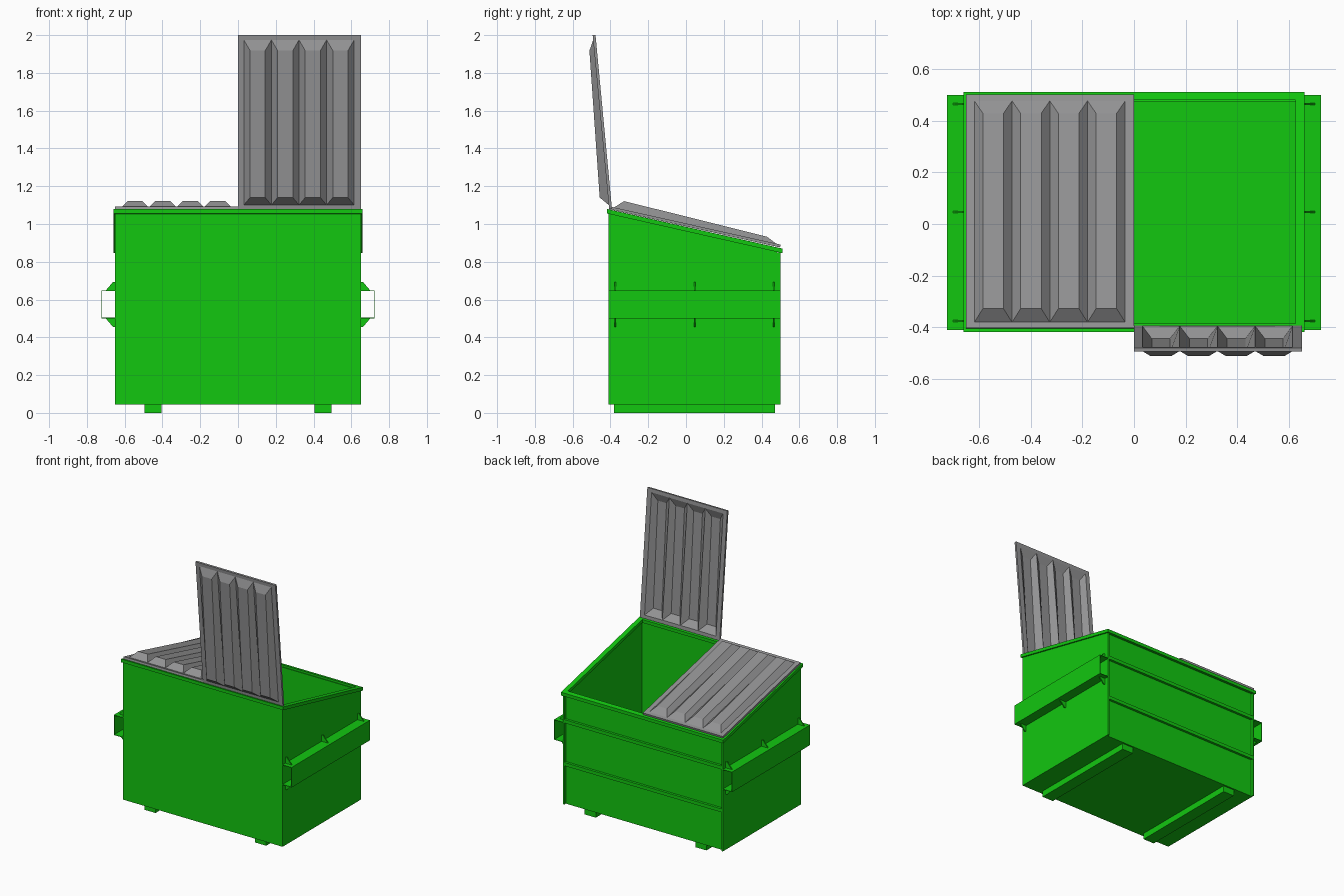
import bpy, bmesh, math

if "Cube" in bpy.data.objects:
    bpy.data.objects.remove(bpy.data.objects["Cube"])


def paint(name, color):
    mat = bpy.data.materials.new(name)
    mat.diffuse_color = color
    mat.use_nodes = True
    mat.node_tree.nodes["Principled BSDF"].inputs["Base Color"].default_value = mat.diffuse_color
    return mat


green = paint("green_paint", (0.006, 0.57, 0.005, 1))
grey = paint("dark_grey_plastic", (0.29, 0.29, 0.295, 1))


def make(name, verts, faces, mat=green):
    me = bpy.data.meshes.new(name)
    me.from_pydata(verts, [], faces)
    bm = bmesh.new()
    bm.from_mesh(me)
    bmesh.ops.recalc_face_normals(bm, faces=bm.faces)
    bm.to_mesh(me)
    bm.free()
    ob = bpy.data.objects.new(name, me)
    bpy.context.collection.objects.link(ob)
    me.materials.append(mat)
    return ob


def prism(name, profile, y0, y1):
    """Extrude an (x, z) profile along y."""
    n = len(profile)
    verts = [(x, y, z) for y in (y0, y1) for x, z in profile]
    faces = [tuple(range(n)), tuple(range(n, 2 * n))]
    faces += [(i, (i + 1) % n, n + (i + 1) % n, n + i) for i in range(n)]
    return make(name, verts, faces)


def box(name, x0, x1, y0, y1, z0, z1):
    return prism(name, [(x0, z0), (x1, z0), (x1, z1), (x0, z1)], y0, y1)


def slope(y):
    """Height of the sloping rim top."""
    return 1.08 - 0.226 * (y + 0.42)


def ring(x, y0, y1, zf):
    return [(a, b, zf(b)) for a, b in ((-x, y0), (x, y0), (x, y1), (-x, y1))]


def skin(name, rings, closed):
    """Bridge rectangular rings; cap the ends or close the loop."""
    n = len(rings)
    verts = [v for r in rings for v in r]
    faces = []
    for k in range(n if closed else n - 1):
        a, b = 4 * k, 4 * ((k + 1) % n)
        faces += [(a + i, a + (i + 1) % 4, b + (i + 1) % 4, b + i) for i in range(4)]
    if not closed:
        faces += [(0, 1, 2, 3), tuple(range(4 * n - 4, 4 * n))]
    return make(name, verts, faces)


# Hollow tub with sloping top
low = lambda y: slope(y) - 0.015
skin("tub", [ring(0.65, -0.41, 0.482, lambda y: 0.045),
             ring(0.65, -0.41, 0.482, low),
             ring(0.636, -0.396, 0.472, low),
             ring(0.636, -0.396, 0.472, lambda y: 0.06)], False)

# Rim frame around the opening
under = lambda y: slope(y) - 0.024
skin("rim", [ring(0.66, -0.418, 0.51, slope), ring(0.66, -0.418, 0.51, under),
             ring(0.625, -0.385, 0.48, under), ring(0.625, -0.385, 0.48, slope)], True)

# Horizontal ribs on the back wall
for i, z in enumerate((0.33, 0.645)):
    box(f"back_rib_{i}", -0.65, 0.65, 0.48, 0.5, z, z + 0.025)

for s, side in ((-1, "left"), (1, "right")):
    # Back corner strips and floor skids
    box(f"{side}_corner_strip", s * 0.64, s * 0.65, 0.48, 0.5, 0.045, 0.85)
    box(f"{side}_skid", s * 0.405, s * 0.495, -0.38, 0.47, 0, 0.05)
    # Open-ended fork pocket
    t = 0.004
    prism(f"{side}_fork_pocket",
          [(s * x, z) for x, z in ((0.648, 0.5), (0.723, 0.5), (0.723, 0.648), (0.648, 0.648),
                                   (0.648, 0.648 - t), (0.723 - t, 0.648 - t),
                                   (0.723 - t, 0.5 + t), (0.648, 0.5 + t))],
          -0.41, 0.5)
    # Gussets above and below the pocket
    for i, y in enumerate((-0.375, 0.047, 0.464)):
        for d, z, word in ((1, 0.648, "upper"), (-1, 0.5, "lower")):
            prism(f"{side}_{word}_gusset_{i}",
                  [(s * 0.648, z), (s * 0.70, z), (s * 0.662, z + d * 0.045),
                   (s * 0.648, z + d * 0.045)], y - 0.004, y + 0.004)


def lid(name, x0, y, z, angle, inset):
    """Thin moulded panel with four tapered hollow ribs, hinged at v = 0."""
    width, length, thick = 0.65, 0.925, 0.015
    pitch = 0.146
    v = [0.022, 0.066, 0.845, 0.90]
    verts = [(0, 0, thick), (width, 0, thick), (width, length, thick), (0, length, thick)]
    us = [inset + pitch * i for i in range(5)]
    verts += [(u, v[0], thick) for u in us] + [(u, v[3], thick) for u in us]
    faces = [(0, 1, 8, 7, 6, 5, 4), (1, 2, 13, 8), (2, 3, 9, 10, 11, 12, 13), (3, 0, 4, 9)]
    for i in range(4):
        a, b = us[i] + 0.033, us[i + 1] - 0.033
        k = len(verts)
        hn, hf = thick + 0.044, thick + 0.025
        verts += [(a, v[1], hn), (b, v[1], hn), (b, v[2], hf), (a, v[2], hf)]
        base = (4 + i, 5 + i, 10 + i, 9 + i)
        faces.append((k, k + 1, k + 2, k + 3))
        faces += [(base[j], base[(j + 1) % 4], k + (j + 1) % 4, k + j) for j in range(4)]
    ob = make(name, verts, faces, grey)
    if ob.data.polygons[4].normal.z < 0:
        ob.data.flip_normals()
    mod = ob.modifiers.new("thickness", 'SOLIDIFY')
    mod.thickness = thick
    mod.offset = -1
    ob.location = (x0, y, z)
    ob.rotation_euler = (math.radians(angle), 0, 0)
    return ob


# Closed lid on the left, raised lid on the right
lid("closed_lid", -0.65, -0.405, 1.078, -12.6, 0.032)
lid("open_lid", 0.0, -0.392, 1.08, 95.4, 0.031)
